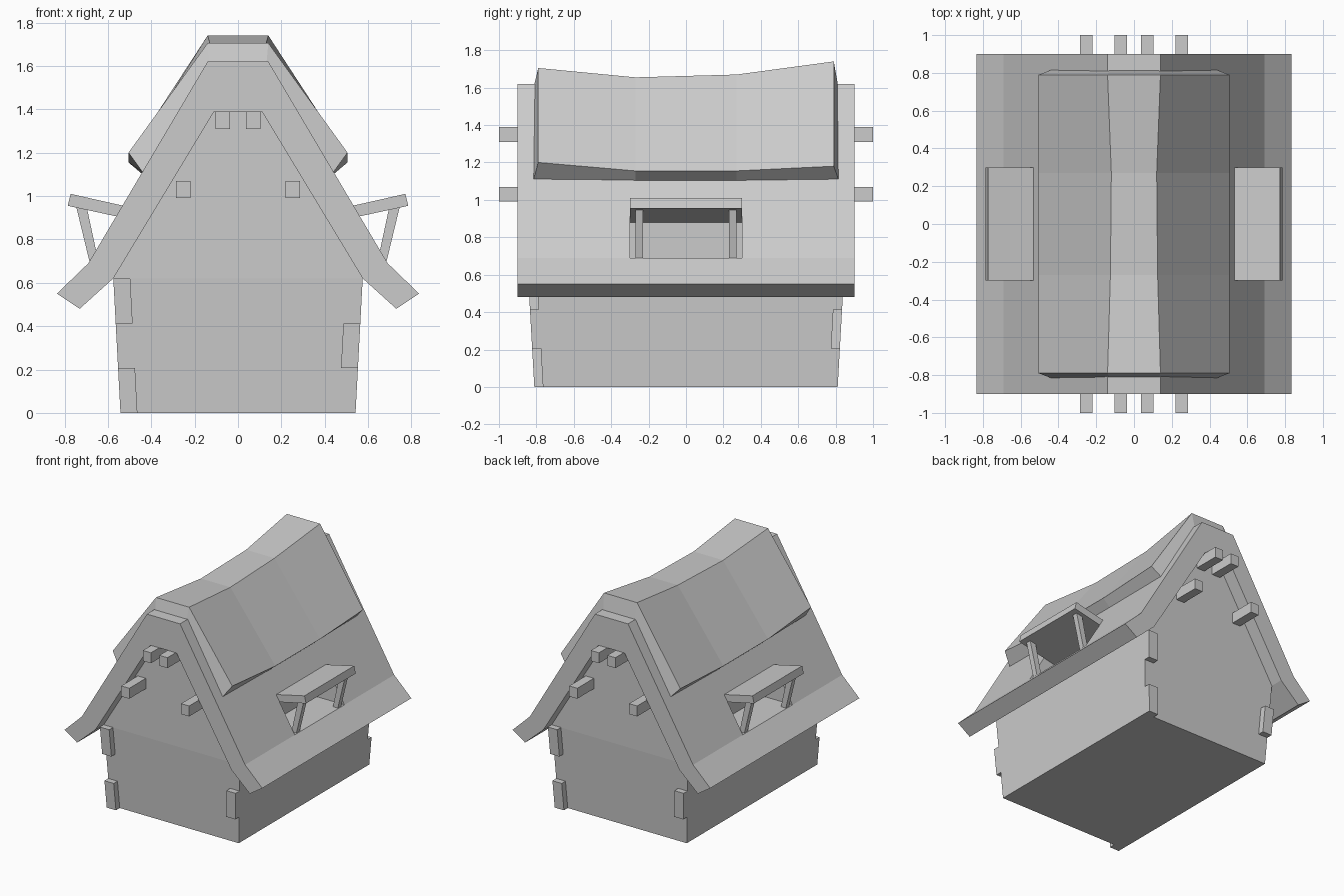
import bpy, bmesh

cube = bpy.data.objects.get("Cube")
if cube:
    bpy.data.objects.remove(cube, do_unlink=True)

grey = bpy.data.materials.new("plain_grey")
grey.use_nodes = True
grey.diffuse_color = (0.6, 0.6, 0.6, 1)
grey.node_tree.nodes["Principled BSDF"].inputs["Base Color"].default_value = (0.6, 0.6, 0.6, 1)


def loft(name, rings):
    """Join closed rings of points into a solid, capping both ends with quads."""
    bm = bmesh.new()
    loops = [[bm.verts.new(p) for p in ring] for ring in rings]
    n = len(rings[0])
    for a, b in zip(loops, loops[1:]):
        for i in range(n):
            j = (i + 1) % n
            bm.faces.new((a[i], a[j], b[j], b[i]))
    for end in (loops[0], loops[-1]):
        for i in range(n // 2 - 1):
            bm.faces.new((end[i], end[i + 1], end[n - 2 - i], end[n - 1 - i]))
    bmesh.ops.recalc_face_normals(bm, faces=bm.faces)
    mesh = bpy.data.meshes.new(name)
    bm.to_mesh(mesh)
    bm.free()
    mesh.materials.append(grey)
    obj = bpy.data.objects.new(name, mesh)
    bpy.context.collection.objects.link(obj)
    return obj


def extrude(name, profile, y0, y1):
    """Extrude an (x, z) profile along y."""
    return loft(name, [[(x, y, z) for x, z in profile] for y in (y0, y1)])


def rect(x0, x1, y0, y1, z):
    return [(x0, y0, z), (x1, y0, z), (x1, y1, z), (x0, y1, z)]


def mirror(profile):
    """Complete a right-hand open line with its left-hand copy."""
    return [(-x, z) for x, z in reversed(profile)] + profile


# Walls flare to the eaves, then close in to the ridge
WALL_TOP = 0.62
body = loft("house_body", [rect(-x, x, -y, y, z) for x, y, z in
                           ((0.542, 0.765, 0), (0.575, 0.80, WALL_TOP), (0.11, 0.80, 1.39))])

# Main roof with kicked-out eaves
outer = mirror([(0.14, 1.62), (0.69, 0.69), (0.835, 0.55)])
inner = mirror([(0.11, 1.39), (0.575, 0.62), (0.73, 0.48)])
roof = extrude("main_roof", outer + inner[::-1], -0.9, 0.9)

# Sagging upper roof layer
rings = []
for y, lip, ridge_x, ridge_z, eave_z, low_z in (
        (-0.79, -0.815, 0.14, 1.705, 1.20, 1.11),
        (-0.27, -0.27, 0.125, 1.655, 1.155, 1.10),
        (0.27, 0.27, 0.12, 1.67, 1.155, 1.10),
        (0.79, 0.815, 0.14, 1.74, 1.18, 1.11)):
    top = mirror([(ridge_x, ridge_z), (0.505, eave_z)])
    under = mirror([(0.13, 1.60), (0.44, low_z)])
    rings.append([(x, y, z) for x, z in top] + [(x, lip, z) for x, z in under[::-1]])
loft("upper_roof", rings)

# Window recesses cut through roof and body, each with a propped hatch
for side, s in (("left", 1), ("right", -1)):
    def flip(profile):
        return [(s * x, z) for x, z in profile]

    cutter = extrude("window_cutter", flip([(0.44, 0.69), (1, 0.69), (1, 1.02), (0.44, 0.9)]), -0.3, 0.3)
    cutter.hide_render = True
    for target in (roof, body):
        mod = target.modifiers.new("window", "BOOLEAN")
        mod.operation = "DIFFERENCE"
        mod.solver = "EXACT"
        mod.object = cutter
        bpy.context.view_layer.objects.active = target
        bpy.ops.object.modifier_apply(modifier=mod.name)
    bpy.data.objects.remove(cutter, do_unlink=True)

    extrude(side + "_hatch", flip([(0.44, 0.935), (0.772, 1.01), (0.785, 0.955), (0.44, 0.88)]), -0.3, 0.3)
    for end, y in (("front", -0.25), ("back", 0.25)):
        extrude(f"{side}_{end}_prop", flip([(0.642, 0.69), (0.683, 0.69), (0.745, 0.947), (0.695, 0.937)]),
                y - 0.02, y + 0.02)

    # Beam ends poking out of both gables
    for label, x, z in (("upper", 0.07, 1.35), ("lower", 0.253, 1.03)):
        extrude(f"{side}_{label}_beam", flip([(x - 0.034, z - 0.04), (x + 0.034, z - 0.04),
                                              (x + 0.034, z + 0.04), (x - 0.034, z + 0.04)]), -1, 1)

    # Corner stones alternate in height; opposite corners match
    for end, e in (("front", -1), ("back", 1)):
        for row in ((0, 2) if s == e else (1,)):
            stone = []
            for z in (row * WALL_TOP / 3, (row + 1) * WALL_TOP / 3):
                t = z / WALL_TOP
                x = 0.542 + 0.033 * t
                y = 0.765 + 0.035 * t
                stone.append(rect(s * (x - 0.078), s * x, e * y, e * (y + 0.046), z))
            loft(f"{side}_{end}_corner_stone_{row}", stone)
